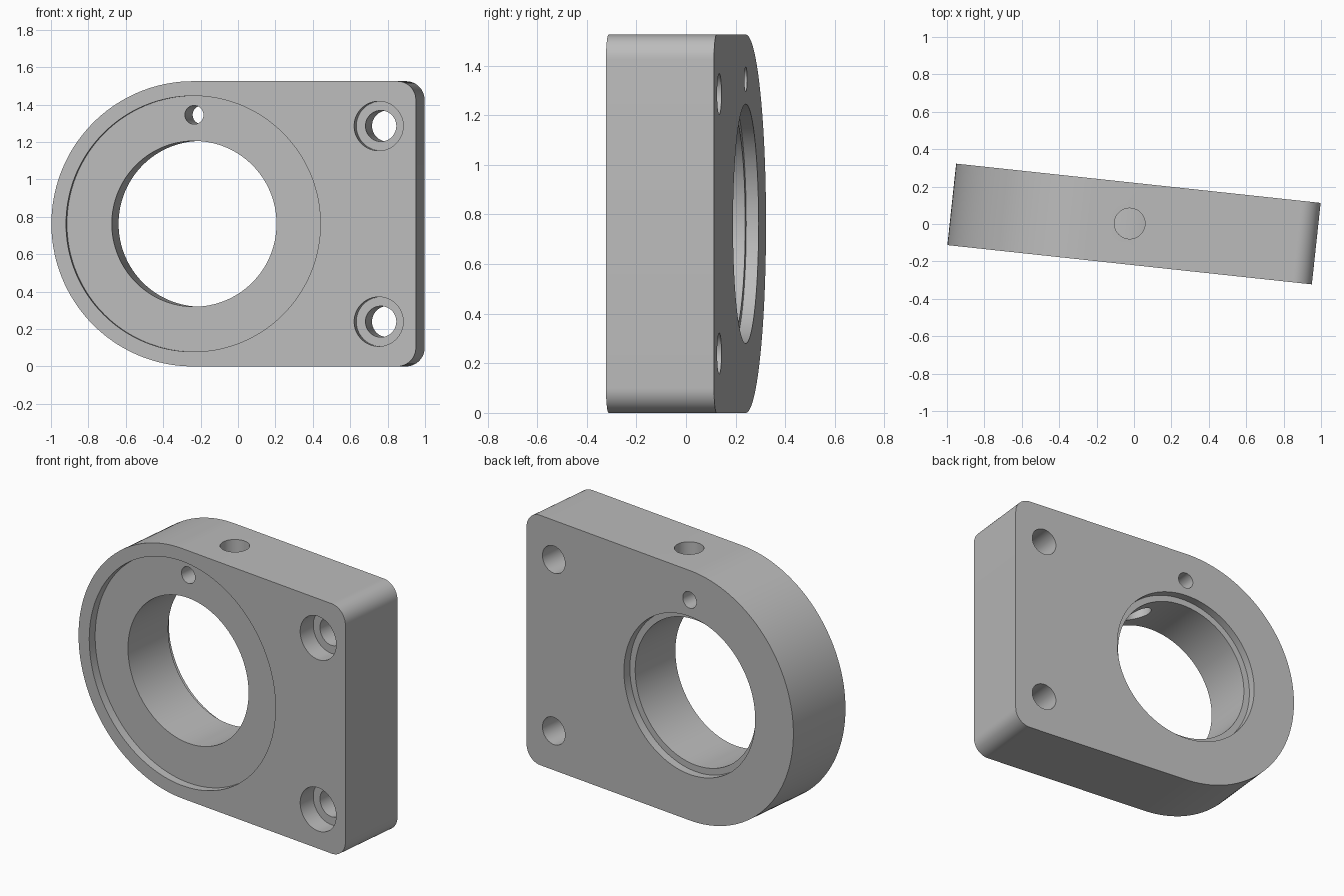
import bpy, bmesh, math
from mathutils import Matrix

if "Cube" in bpy.data.objects:
    bpy.data.objects.remove(bpy.data.objects["Cube"], do_unlink=True)

ANGLE = math.atan2(-0.21, 1.95)   # the plate is turned slightly about z
HALF_L, HALF_T, R = 0.98, 0.219, 0.7625
BORE_X = -HALF_L + R
CORNER = 0.1

grey = bpy.data.materials.new("machined grey")
grey.use_nodes = True
grey.diffuse_color = (0.5, 0.5, 0.5, 1)
grey.node_tree.nodes["Principled BSDF"].inputs["Base Color"].default_value = (0.5, 0.5, 0.5, 1)


def new_object(name, bm):
    bmesh.ops.recalc_face_normals(bm, faces=bm.faces)
    mesh = bpy.data.meshes.new(name)
    bm.to_mesh(mesh)
    bm.free()
    mesh.materials.append(grey)
    obj = bpy.data.objects.new(name, mesh)
    bpy.context.collection.objects.link(obj)
    return obj


def arc(cx, cz, r, start, end, steps):
    for i in range(steps + 1):
        a = math.radians(start + (end - start) * i / steps)
        yield cx + r * math.cos(a), cz + r * math.sin(a)


# Plate body: half-round left end, small rounded corners on the right
outline = list(arc(BORE_X, R, R, 90, 270, 72))
outline += arc(HALF_L - CORNER, CORNER, CORNER, -90, 0, 12)
outline += arc(HALF_L - CORNER, 2 * R - CORNER, CORNER, 0, 90, 12)
bm = bmesh.new()
face = bm.faces.new([bm.verts.new((x, -HALF_T, z)) for x, z in outline])
ext = bmesh.ops.extrude_face_region(bm, geom=[face])
bmesh.ops.translate(bm, vec=(0, 2 * HALF_T, 0),
                    verts=[v for v in ext["geom"] if isinstance(v, bmesh.types.BMVert)])
body = new_object("mounting_plate", bm)


def cut(name, x, z, r, start, end, vertical=False, sides=64):
    """Cut a round hole through y from start to end, or through z if vertical."""
    bm = bmesh.new()
    bmesh.ops.create_cone(bm, cap_ends=True, segments=sides, radius1=r, radius2=r,
                          depth=end - start)
    mid = (start + end) / 2
    if vertical:
        move = Matrix.Translation((x, 0, mid))
    else:
        move = Matrix.Translation((x, mid, z)) @ Matrix.Rotation(math.pi / 2, 4, "X")
    bmesh.ops.transform(bm, matrix=move, verts=bm.verts)
    cutter = new_object(name, bm)
    cutter.hide_render = True
    mod = body.modifiers.new(name, "BOOLEAN")
    mod.operation, mod.solver, mod.object = "DIFFERENCE", "EXACT", cutter
    bpy.context.view_layer.objects.active = body
    bpy.ops.object.modifier_apply(modifier=name)
    bpy.data.objects.remove(cutter, do_unlink=True)


OUT = 0.4
# Main bore with a shallow recess at each face
cut("main_bore", BORE_X, R, 0.443, -OUT, OUT, sides=128)
cut("front_recess", BORE_X, R, 0.684, -OUT, -HALF_T + 0.05, sides=128)
cut("back_recess", BORE_X, R, 0.482, HALF_T - 0.05, OUT, sides=128)
# Small through hole above the bore
cut("pin_hole", BORE_X, 1.345, 0.05, -OUT, OUT)
# Counterbored screw holes
for side, z in (("upper", R + 0.523), ("lower", R - 0.523)):
    cut(side + "_screw_hole", 0.78, z, 0.083, -OUT, OUT)
    cut(side + "_counterbore", 0.78, z, 0.132, -OUT, -HALF_T + 0.11)
# Vertical hole from the top edge into the bore
cut("top_hole", -0.023, 0, 0.082, 0.9, 1.8, vertical=True)

# Turn the plate and shade it smooth with sharp edges
body.data.transform(Matrix.Rotation(ANGLE, 4, "Z"))
bpy.ops.object.select_all(action="DESELECT")
body.select_set(True)
bpy.context.view_layer.objects.active = body
bpy.ops.object.shade_smooth_by_angle(angle=math.radians(30))
